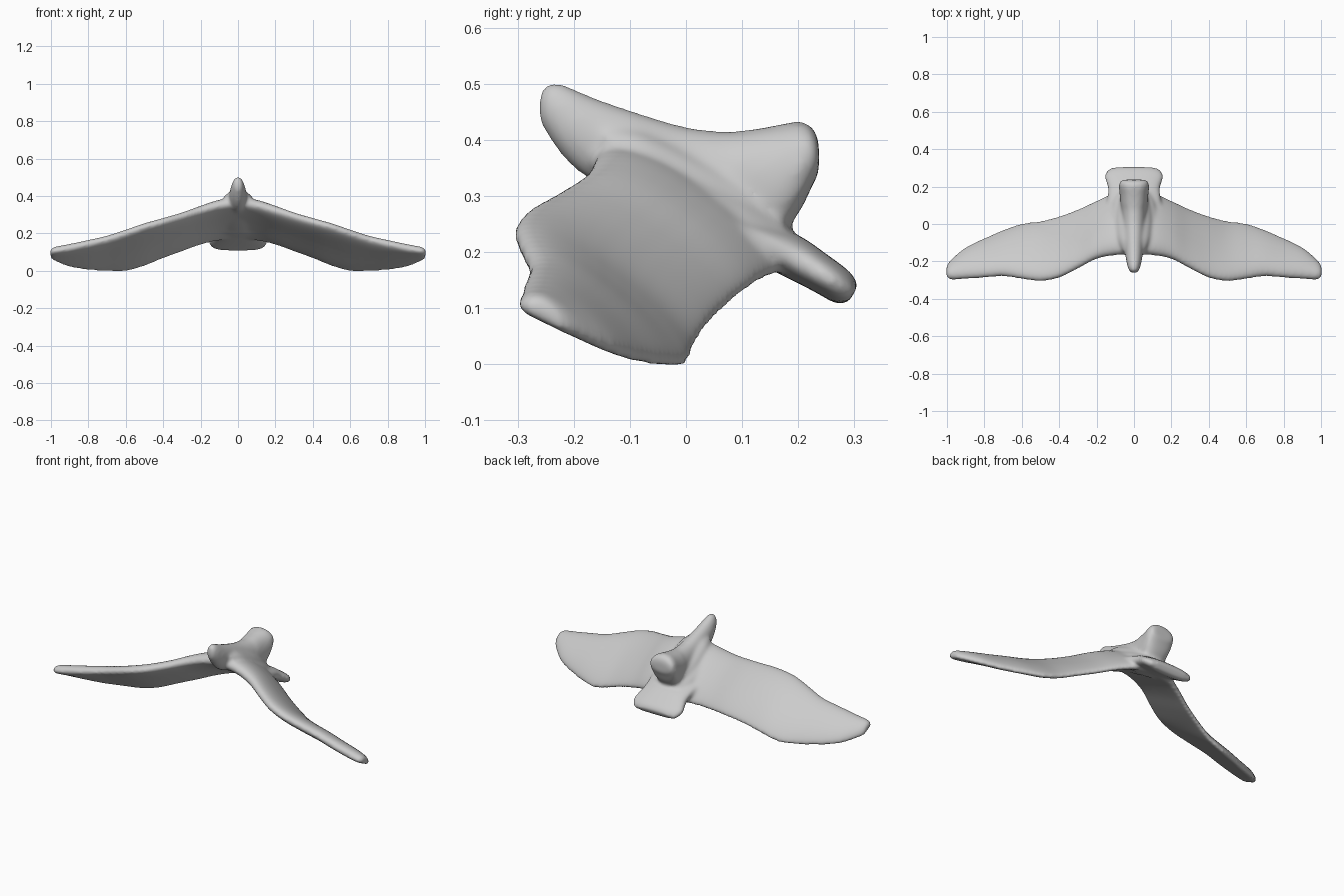
import bpy, bmesh, math
from mathutils import Vector

if "Cube" in bpy.data.objects:
    bpy.data.objects.remove(bpy.data.objects["Cube"])

grey = bpy.data.materials.new("plain grey")
grey.diffuse_color = (0.6, 0.6, 0.6, 1)
grey.use_nodes = True
grey.node_tree.nodes["Principled BSDF"].inputs["Base Color"].default_value = grey.diffuse_color
N = 32


def refine(rows, steps=4):
    """Catmull-Rom subdivision of a list of station tuples."""
    out = []
    for i in range(len(rows) - 1):
        p0, p1 = rows[max(i - 1, 0)], rows[i]
        p2, p3 = rows[i + 1], rows[min(i + 2, len(rows) - 1)]
        for k in range(steps):
            t = k / steps
            out.append(tuple(
                b + 0.5 * t * (c - a + t * (2 * a - 5 * b + 4 * c - d
                                            + t * (3 * (b - c) + d - a)))
                for a, b, c, d in zip(p0, p1, p2, p3)))
    return out + [rows[-1]]


def oval(centre, u, v, power=1.0, top=1.0, taper=0.0, camber=0.0):
    """Rounded ring on half axes u and v; top swells the +v side, taper thins
    the +u end and camber arches the whole ring toward +v."""
    ring = []
    for i in range(N):
        a = 2 * math.pi * i / N
        c, s = math.cos(a), math.sin(a)
        c = math.copysign(abs(c) ** power, c)
        s = math.copysign(abs(s) ** power, s)
        rise = s * (top if s > 0 else 1) * (1 - taper * c) + camber * (1 - c * c)
        ring.append(centre + u * c + v * rise)
    return ring


def loft(bm, rings):
    """Skin a closed tube through the rings."""
    rows = [[bm.verts.new(p) for p in r] for r in rings]
    faces = [bm.faces.new(rows[0]), bm.faces.new(rows[-1])]
    for a, b in zip(rows, rows[1:]):
        for i in range(N):
            j = (i + 1) % N
            faces.append(bm.faces.new((a[i], a[j], b[j], b[i])))
    bmesh.ops.recalc_face_normals(bm, faces=faces)


bm = bmesh.new()

# Wings: x, leading edge y z, trailing edge y z, half thickness
half = [
    (0.00, -0.163, 0.370, 0.17, 0.175, 0.036),
    (0.10, -0.165, 0.358, 0.165, 0.165, 0.036),
    (0.20, -0.185, 0.328, 0.122, 0.142, 0.034),
    (0.30, -0.237, 0.295, 0.077, 0.105, 0.031),
    (0.40, -0.286, 0.267, 0.040, 0.069, 0.030),
    (0.50, -0.304, 0.241, 0.014, 0.028, 0.029),
    (0.60, -0.292, 0.208, 0.000, 0.000, 0.028),
    (0.70, -0.277, 0.175, -0.035, 0.000, 0.027),
    (0.80, -0.285, 0.151, -0.078, 0.006, 0.026),
    (0.90, -0.292, 0.128, -0.127, 0.023, 0.024),
    (0.96, -0.296, 0.116, -0.175, 0.045, 0.021),
    (0.99, -0.294, 0.110, -0.205, 0.058, 0.018),
    (1.004, -0.280, 0.104, -0.225, 0.070, 0.011),
]
span = [(-s[0],) + s[1:] for s in half[:0:-1]] + half
rings = []
for x, ly, lz, ty, tz, h in refine(span):
    lead, trail = Vector((x, ly, lz)), Vector((x, ty, tz))
    u = (trail - lead) / 2
    v = Vector((0, -u.z, u.y)).normalized() * h
    rings.append(oval((lead + trail) / 2, u, v, 0.8, 1.35, 0.25, 0.4))
loft(bm, rings)

# Body ridge from the pointed head to the blunt rear: y, bottom z, top z, half width
body = [
    (-0.262, 0.435, 0.480, 0.016),
    (-0.245, 0.405, 0.503, 0.028),
    (-0.215, 0.365, 0.498, 0.038),
    (-0.170, 0.328, 0.478, 0.046),
    (-0.100, 0.300, 0.453, 0.052),
    (0.000, 0.260, 0.423, 0.060),
    (0.080, 0.230, 0.415, 0.068),
    (0.150, 0.215, 0.424, 0.076),
    (0.200, 0.268, 0.433, 0.081),
    (0.225, 0.318, 0.423, 0.076),
    (0.237, 0.340, 0.397, 0.062),
]
loft(bm, [oval(Vector((0, y, (a + b) / 2)), Vector((w, 0, 0)),
               Vector((0, 0, (b - a) / 2)), 0.88 if y > 0.1 else 1.0)
          for y, a, b, w in refine(body, 3)])

# Shoulder fillets, widening downward into the wings: y, half width, z, half height
shoulder = [(-0.145, 0.09, 0.365, 0.035), (-0.08, 0.115, 0.343, 0.050),
            (0.02, 0.125, 0.290, 0.060), (0.11, 0.115, 0.245, 0.060),
            (0.175, 0.085, 0.220, 0.050)]
for dw, dz in ((0.0, 0.0), (-0.03, 0.03)):
    loft(bm, [oval(Vector((0, y, z + dz)), Vector((w + dw, 0, 0)), Vector((0, 0, h)))
              for y, w, z, h in refine(shoulder, 3)])

# Flared tail, sloping down to the back: y, z, half width, half thickness
tail = [(0.08, 0.235, 0.15, 0.036), (0.15, 0.210, 0.142, 0.038),
        (0.19, 0.192, 0.139, 0.039), (0.235, 0.165, 0.153, 0.035),
        (0.262, 0.148, 0.156, 0.033), (0.283, 0.133, 0.143, 0.030),
        (0.298, 0.124, 0.128, 0.018)]
slant = Vector((0, 0.5, 0.85))
loft(bm, [oval(Vector((0, y, z)), Vector((w, 0, 0)), slant * h, 0.8)
          for y, z, w, h in refine(tail, 3)])

mesh = bpy.data.meshes.new("gliding_bird")
bm.to_mesh(mesh)
bm.free()
bird = bpy.data.objects.new("gliding_bird", mesh)
bpy.context.collection.objects.link(bird)
mesh.materials.append(grey)

# Fuse the parts into one soft skin
remesh = bird.modifiers.new("fuse", 'REMESH')
remesh.mode = 'VOXEL'
remesh.voxel_size = 0.008
remesh.use_smooth_shade = True
smooth = bird.modifiers.new("soften", 'SMOOTH')
smooth.factor = 0.5
smooth.iterations = 16
